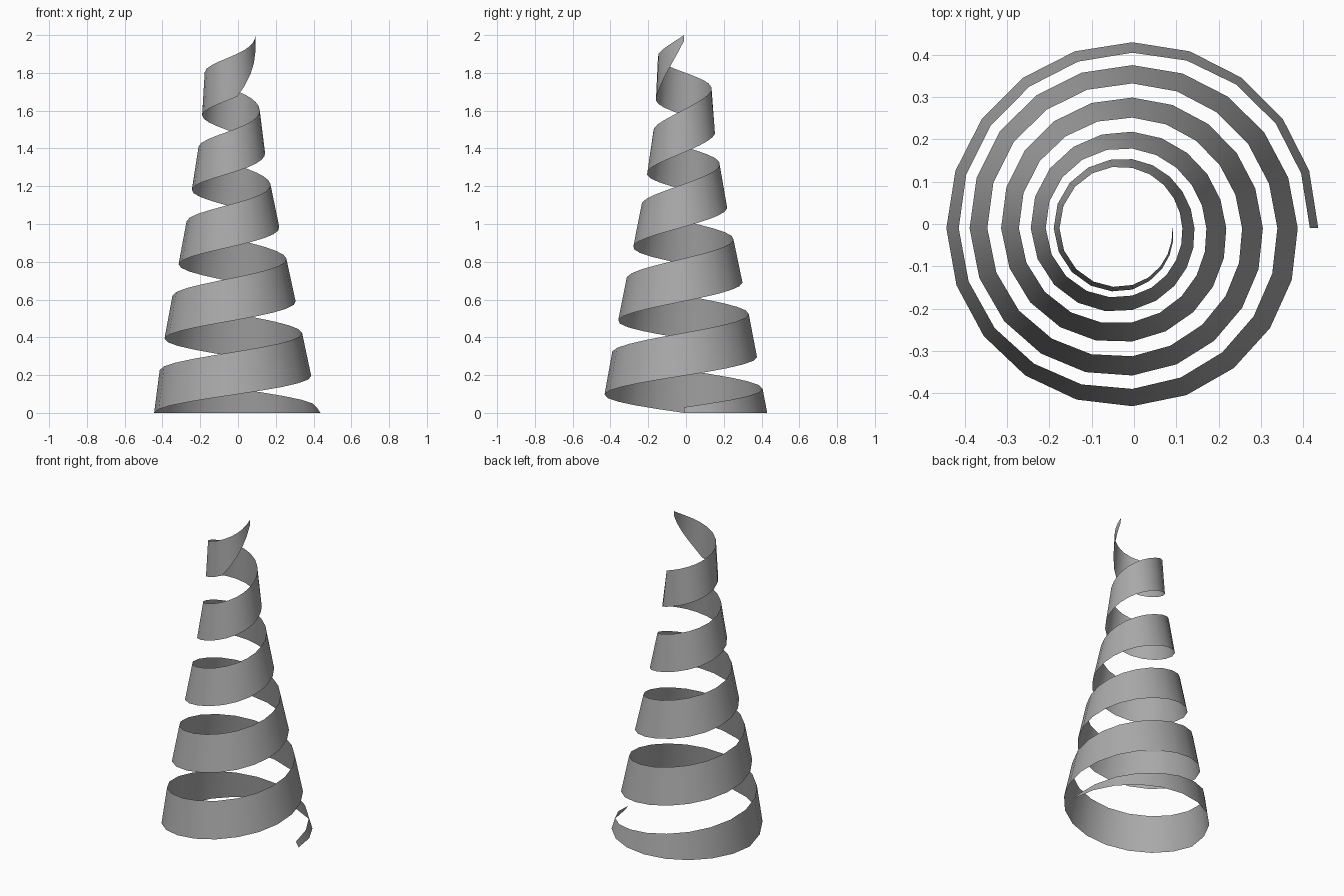
import bpy, bmesh, math

cube = bpy.data.objects.get("Cube")
if cube:
    bpy.data.objects.remove(cube, do_unlink=True)

SEGMENTS = 20          # per full turn
HALF_TURNS = 10
RISE = 0.197           # height gained per half turn

# Profile of the tapered body: (height, radius) and (height, sideways lean)
RADIUS = [(0, .44), (.13, .415), (.3, .385), (.5, .347), (.7, .307), (.9, .265),
          (1.1, .225), (1.3, .19), (1.5, .16), (1.7, .143), (2, .13)]
LEAN = [(0, 0), (.2, .012), (.4, .018), (.8, .022), (1.2, .03), (2, .035)]


def sample(table, z):
    for (z0, v0), (z1, v1) in zip(table, table[1:]):
        if z <= z1:
            return v0 + (v1 - v0) * (z - z0) / (z1 - z0)
    return table[-1][1]


def lower_height(k):
    # Flat on the ground for the first half turn, tapered off in the last quarter
    z = max(0, RISE * (k - 1))
    taper = max(0, (k - HALF_TURNS + 0.5) * 2)
    return z + taper * RISE


def upper_height(k):
    return 0.03 + RISE * k


def point(angle, z, limit):
    r = min(sample(RADIUS, z) - sample(LEAN, z) * math.cos(angle), limit)
    return (r * math.cos(angle) - 0.004, r * math.sin(angle) - 0.01, z)


# Ribbon winding up around the tapered body
bm = bmesh.new()
previous = None
for i in range(SEGMENTS * HALF_TURNS // 2 + 1):
    k = 2 * i / SEGMENTS
    angle = k * math.pi
    pair = (bm.verts.new(point(angle, lower_height(k), 1)),
            bm.verts.new(point(angle, upper_height(k), 0.42)))
    if previous:
        bm.faces.new((previous[0], pair[0], pair[1], previous[1]))
    previous = pair

mesh = bpy.data.meshes.new("spiral_ribbon")
bm.to_mesh(mesh)
bm.free()
ribbon = bpy.data.objects.new("spiral_ribbon", mesh)
bpy.context.collection.objects.link(ribbon)

# Plain grey finish
grey = bpy.data.materials.new("mid_grey")
grey.use_nodes = True
color = (0.4, 0.4, 0.4, 1)
grey.diffuse_color = color
grey.node_tree.nodes["Principled BSDF"].inputs["Base Color"].default_value = color
mesh.materials.append(grey)

bpy.context.view_layer.objects.active = ribbon
ribbon.select_set(True)
bpy.ops.object.shade_smooth_by_angle(angle=math.radians(40))
